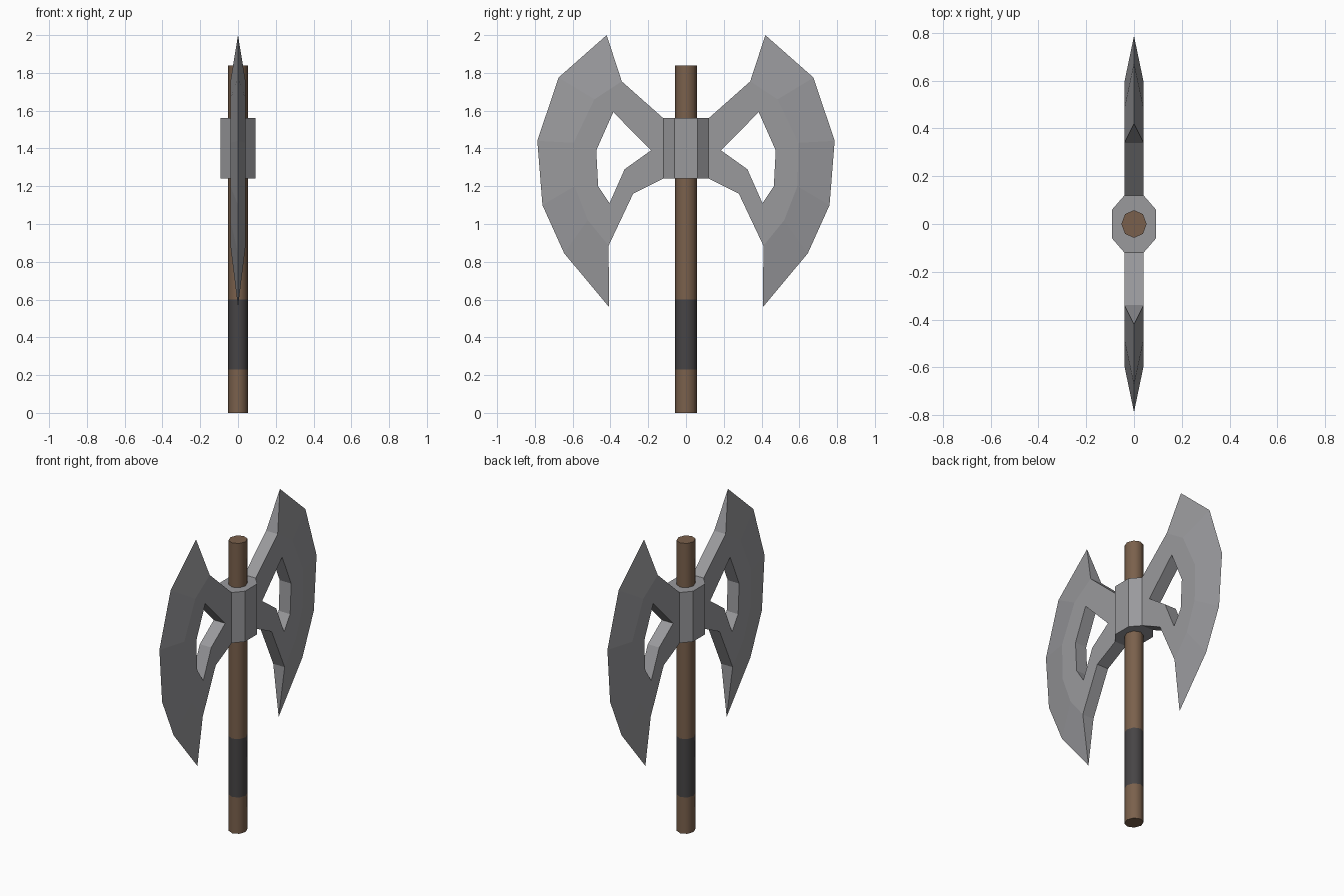
import bpy, bmesh, math

if "Cube" in bpy.data.objects:
    bpy.data.objects.remove(bpy.data.objects["Cube"])


def material(name, rgb):
    m = bpy.data.materials.new(name)
    m.diffuse_color = (*rgb, 1)
    m.use_nodes = True
    m.node_tree.nodes["Principled BSDF"].inputs["Base Color"].default_value = m.diffuse_color
    return m


steel = material("steel grey", (0.32, 0.32, 0.335))
wood = material("brown wood", (0.195, 0.118, 0.072))
wrap = material("dark grip wrap", (0.062, 0.058, 0.060))


def finish(name, bm, mats):
    bmesh.ops.recalc_face_normals(bm, faces=bm.faces)
    me = bpy.data.meshes.new(name)
    bm.to_mesh(me)
    bm.free()
    for m in mats:
        me.materials.append(m)
    ob = bpy.data.objects.new(name, me)
    bpy.context.collection.objects.link(ob)
    return ob


def prism(bm, section, heights):
    """Stack the cross-section at each height, bridge the rings, cap the ends."""
    rings = [[bm.verts.new((x, y, z)) for x, y in section] for z in heights]
    n = len(section)
    for lo, hi in zip(rings, rings[1:]):
        for i in range(n):
            j = (i + 1) % n
            bm.faces.new((lo[i], lo[j], hi[j], hi[i]))
    bm.faces.new(rings[0])
    bm.faces.new(rings[-1])


# Handle: eight-sided shaft with a dark grip band
bm = bmesh.new()
octagon = [(0.053 * math.cos(i * math.pi / 4), 0.058 * math.sin(i * math.pi / 4)) for i in range(8)]
prism(bm, octagon, (0, 0.23, 0.60, 1.84))
for f in bm.faces:
    z = f.calc_center_median().z
    f.material_index = 1 if 0.23 < z < 0.60 else 0
    f.smooth = abs(f.normal.z) < 0.5 and len(f.verts) == 4
handle = finish("handle", bm, [wood, wrap])
bpy.context.view_layer.objects.active = handle
handle.select_set(True)
bpy.ops.object.shade_smooth_by_angle(angle=math.radians(50))
handle.select_set(False)

# Collar clamping the blades to the shaft
bm = bmesh.new()
prism(bm, [(0.092, -0.06), (0.092, 0.06), (0.04, 0.12), (-0.04, 0.12),
           (-0.092, 0.06), (-0.092, -0.06), (-0.04, -0.12), (0.04, -0.12)], (1.24, 1.56))
finish("collar", bm, [steel])

# Blade profile (y, z): flat body outline, cutout, and sharpened edge
BODY = [(0.12, 1.56), (0.34, 1.755), (0.485, 1.66), (0.595, 1.43), (0.59, 1.20),
        (0.52, 1.02), (0.41, 0.885), (0.28, 1.16), (0.12, 1.24)]
HOLE = [(0.185, 1.39), (0.385, 1.592), (0.475, 1.39), (0.465, 1.20), (0.405, 1.11), (0.325, 1.29)]
EDGE = [(0.42, 2.0), (0.675, 1.775), (0.787, 1.44), (0.76, 1.10), (0.645, 0.845), (0.407, 0.56)]
PAIR = [0, 1, 1, 2, 3, 4, 4, 5, 0]   # cutout point joined to each body point
HALF = 0.04


def blade(name, side):
    bm = bmesh.new()

    def ring(pts, x):
        return [bm.verts.new((x, side * y, z)) for y, z in pts]

    def face(*vs):
        bm.faces.new(list(dict.fromkeys(vs)))

    edge = ring(EDGE, 0)
    bodies = [ring(BODY, x) for x in (HALF, -HALF)]
    holes = [ring(HOLE, x) for x in (HALF, -HALF)]
    for body, hole in zip(bodies, holes):
        # flat cheek around the cutout
        for i in range(9):
            j = (i + 1) % 9
            face(body[i], body[j], hole[PAIR[j]], hole[PAIR[i]])
        # bevel down to the cutting edge
        for i in range(5):
            face(body[i + 1], body[i + 2], edge[i + 1], edge[i])
    p, q = bodies
    for i in (0, 6, 7, 8):
        j = (i + 1) % 9
        face(p[i], p[j], q[j], q[i])
    # horn undersides
    face(p[1], q[1], edge[0])
    face(p[6], q[6], edge[5])
    # cutout walls
    p, q = holes
    for i in range(6):
        j = (i + 1) % 6
        face(p[i], p[j], q[j], q[i])
    finish(name, bm, [steel])


blade("right_blade", 1)
blade("left_blade", -1)
